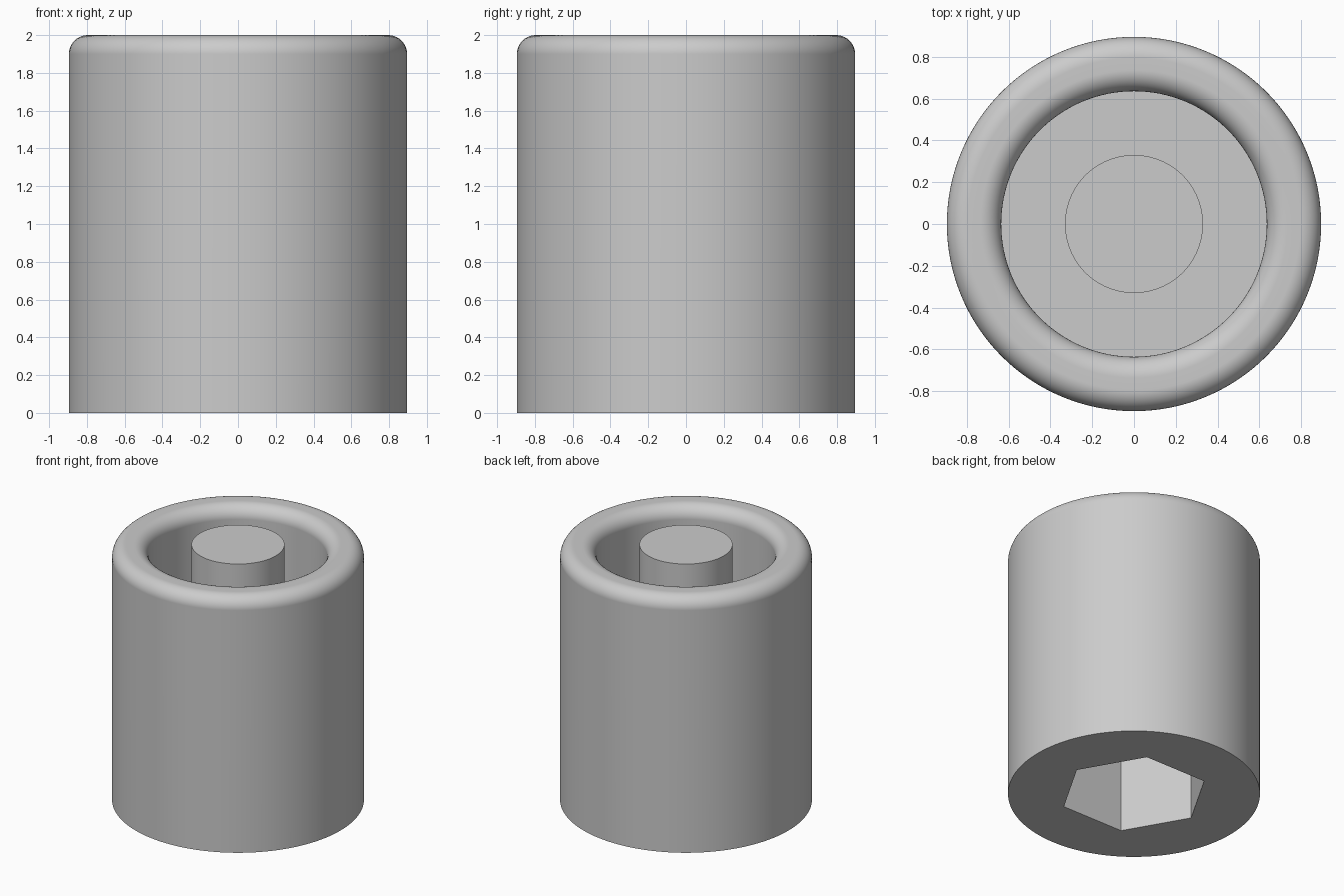
import bpy
import bmesh
from math import cos, sin, pi, radians
from mathutils import Matrix, Vector

cube = bpy.data.objects.get("Cube")
if cube:
    bpy.data.objects.remove(cube, do_unlink=True)

OUTER, INNER, PIN = 0.895, 0.635, 0.33
HEIGHT, FILLET = 2.0, 0.1
POCKET_FLOOR = 0.9
HEX_RADIUS, HEX_DEPTH = 0.53, 0.65
SEGMENTS = 128

grey = bpy.data.materials.new("plain grey")
grey.use_nodes = True
colour = (0.6, 0.6, 0.6, 1)
grey.diffuse_color = colour
grey.node_tree.nodes["Principled BSDF"].inputs["Base Color"].default_value = colour


def add_object(name, bm):
    mesh = bpy.data.meshes.new(name)
    bm.to_mesh(mesh)
    bm.free()
    mesh.materials.append(grey)
    obj = bpy.data.objects.new(name, mesh)
    bpy.context.collection.objects.link(obj)
    return obj


def arc(radius, start, end, steps=10):
    """Quarter-round points centred at the given radius near the top."""
    angles = [radians(start + (end - start) * i / steps) for i in range(steps + 1)]
    return [(radius + FILLET * cos(a), HEIGHT - FILLET + FILLET * sin(a)) for a in angles]


def lathe(profile):
    """Turn an (r, z) profile round the z axis, closing both ends with a flat cap."""
    bm = bmesh.new()
    rings = []
    for r, z in profile:
        angles = [2 * pi * i / SEGMENTS for i in range(SEGMENTS)]
        rings.append([bm.verts.new((r * cos(a), r * sin(a), z)) for a in angles])
    for low, high in zip(rings, rings[1:]):
        for i in range(SEGMENTS):
            j = (i + 1) % SEGMENTS
            bm.faces.new((low[i], low[j], high[j], high[i]))
    bm.faces.new(rings[0][::-1])
    bm.faces.new(rings[-1])
    bmesh.ops.recalc_face_normals(bm, faces=bm.faces)
    return bm


# Sleeve with a rounded rim, a ring-shaped pocket and a centre pin
profile = [(OUTER, 0)]
profile += arc(OUTER - FILLET, 0, 90)
profile += arc(INNER + FILLET, 90, 180)
profile += [(INNER, POCKET_FLOOR), (PIN, POCKET_FLOOR), (PIN, HEIGHT)]
body = add_object("socket_body", lathe(profile))

# Hexagonal recess in the underside
bm = bmesh.new()
bmesh.ops.create_cone(bm, cap_ends=True, segments=6, radius1=HEX_RADIUS,
                      radius2=HEX_RADIUS, depth=2 * HEX_DEPTH)
corner = max(bm.verts, key=lambda v: v.co.x).co
turn = -Vector((1, 0)).angle_signed(corner.xy)
bmesh.ops.rotate(bm, verts=bm.verts, matrix=Matrix.Rotation(turn, 3, 'Z'))
cutter = add_object("hex_cutter", bm)
cutter.hide_render = True

cut = body.modifiers.new("hex recess", 'BOOLEAN')
cut.operation = 'DIFFERENCE'
cut.solver = 'EXACT'
cut.object = cutter
bpy.ops.object.select_all(action='DESELECT')
body.select_set(True)
bpy.context.view_layer.objects.active = body
bpy.ops.object.modifier_apply(modifier=cut.name)
bpy.data.objects.remove(cutter, do_unlink=True)

# Smooth walls and rim, crisp edges elsewhere
bpy.ops.object.shade_smooth_by_angle(angle=radians(30))
normals = body.modifiers.new("clean shading", 'WEIGHTED_NORMAL')
normals.keep_sharp = True
